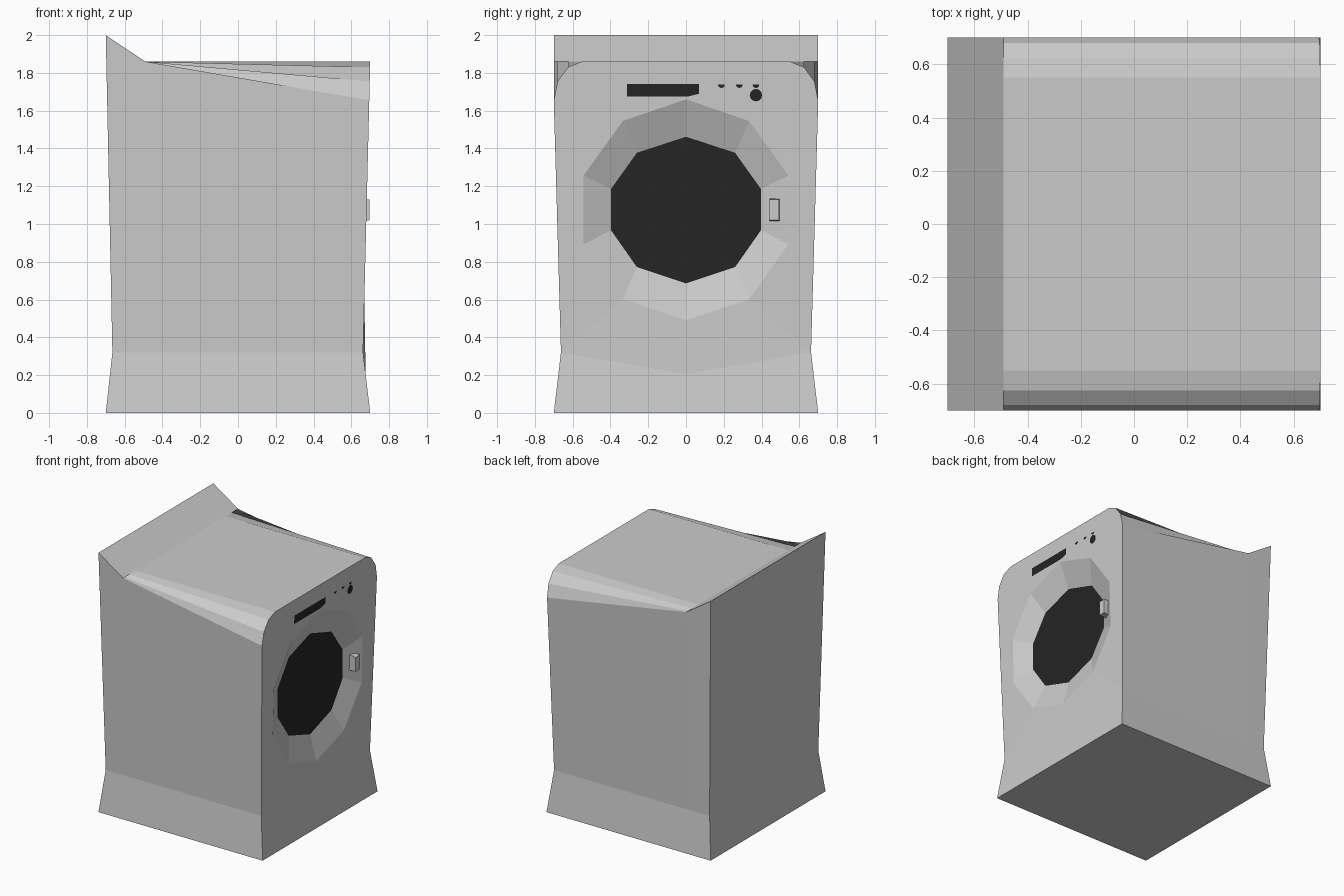
import bpy, bmesh, math

if "Cube" in bpy.data.objects:
    bpy.data.objects.remove(bpy.data.objects["Cube"])


def lerp_z(z, foot, waist, top, z_top):
    """Horizontal offset of a wall that flares at the foot and the top."""
    if z <= 0.32:
        return foot + (waist - foot) * z / 0.32
    return waist + (top - waist) * (z - 0.32) / (z_top - 0.32)


def front_x(z):
    return lerp_z(z, 0.70, 0.662, 0.70, 1.86)


def back_x(z):
    return lerp_z(z, -0.70, -0.665, -0.70, 2.0)


def make_object(name, faces, material=None):
    bm = bmesh.new()
    for pts in faces:
        bm.faces.new([bm.verts.new(p) for p in pts])
    bmesh.ops.remove_doubles(bm, verts=bm.verts, dist=0.0005)
    if len(faces) > 1:
        bmesh.ops.recalc_face_normals(bm, faces=bm.faces)
    mesh = bpy.data.meshes.new(name)
    bm.to_mesh(mesh)
    bm.free()
    ob = bpy.data.objects.new(name, mesh)
    bpy.context.collection.objects.link(ob)
    if material:
        mesh.materials.append(material)
    return ob


dark = bpy.data.materials.new("dark_glass")
dark.diffuse_color = (0.018, 0.018, 0.018, 1)
dark.use_nodes = True
dark.node_tree.nodes["Principled BSDF"].inputs["Base Color"].default_value = dark.diffuse_color

# Half cross-sections (y, z): rounded front, square middle, raised back
base = [(0, 0), (0.70, 0), (0.662, 0.32)]
front = base + [(0.70, 1.655), (0.68, 1.755), (0.625, 1.83), (0.55, 1.86), (0, 1.86)]
middle = base + [(y, 1.86) for y in (0.70, 0.68, 0.625, 0.55, 0)]
back = base + [(y, 2.0) for y in (0.70, 0.68, 0.625, 0.55, 0)]

# Half rings of the ten-sided door recess
outer = [(0, 1.66), (0.335, 1.545), (0.542, 1.257), (0.542, 0.893), (0.335, 0.602), (0, 0.49)]
inner = [(0, 1.462), (0.26, 1.377), (0.397, 1.185), (0.397, 0.967), (0.26, 0.772), (0, 0.685)]
GLASS_X = 0.615

# Cabinet: both halves lofted front to back, with door recess
faces = []
for s in (1, -1):
    def F(p): return (front_x(p[1]), s * p[0], p[1])
    def M(p): return (-0.49, s * p[0], p[1])
    def B(p): return (back_x(p[1]), s * p[0], p[1])
    def G(p): return (GLASS_X, s * p[0], p[1])

    for i in range(len(front) - 1):
        for pa, a, pb, b in ((F, front, M, middle), (M, middle, B, back)):
            faces.append([pa(a[i]), pa(a[i + 1]), pb(b[i + 1]), pb(b[i])])
    # Back panel
    faces.append([B(p) for p in base + [(0, 0.32)]])
    faces.append([B(p) for p in [(0, 0.32)] + back[2:]])
    # Front panel: plinth, lower wedge, and surround of the door
    faces.append([F(p) for p in base + [(0, 0.205)]])
    faces.append([F(p) for p in [(0, 0.205), base[2], outer[4], outer[5]]])
    faces.append([F(p) for p in front[2:] + outer[:5]])
    # Sloping door recess
    for i in range(5):
        faces.append([F(outer[i]), F(outer[i + 1]), G(inner[i + 1]), G(inner[i])])
make_object("cabinet", faces)

# Door glass
ring = inner + [(-y, z) for y, z in inner[-2:0:-1]]
make_object("door_glass", [[(GLASS_X, y, z) for y, z in reversed(ring)]], dark)


# Flat controls lying on the front panel
def decal(name, outline):
    make_object(name, [[(front_x(z) + 0.002, y, z) for y, z in outline]], dark)


def arc(cy, cz, r, start, end, n):
    return [(cy + r * math.cos(start + (end - start) * i / n),
             cz + r * math.sin(start + (end - start) * i / n)) for i in range(n + 1)]


decal("display", [(-0.312, 1.675), (0.01, 1.675), (0.07, 1.69), (0.07, 1.74), (-0.312, 1.74)])
for i, y in enumerate((0.187, 0.282, 0.37)):
    decal(f"button_{i + 1}", arc(y, 1.738, 0.018, math.pi, 2 * math.pi, 6))
decal("dial", arc(0.37, 1.682, 0.033, 0, math.tau * 11 / 12, 11))

# Door handle: small block rising from the recess
root = [(0.635, y, z) for y, z in ((0.445, 1.015), (0.497, 1.015), (0.497, 1.135), (0.445, 1.135))]
tip = [(0.695, y, z) for y, z in ((0.44, 1.02), (0.493, 1.02), (0.493, 1.13), (0.44, 1.13))]
sides = [[root[i], root[(i + 1) % 4], tip[(i + 1) % 4], tip[i]] for i in range(4)]
make_object("door_handle", sides + [root, tip])
